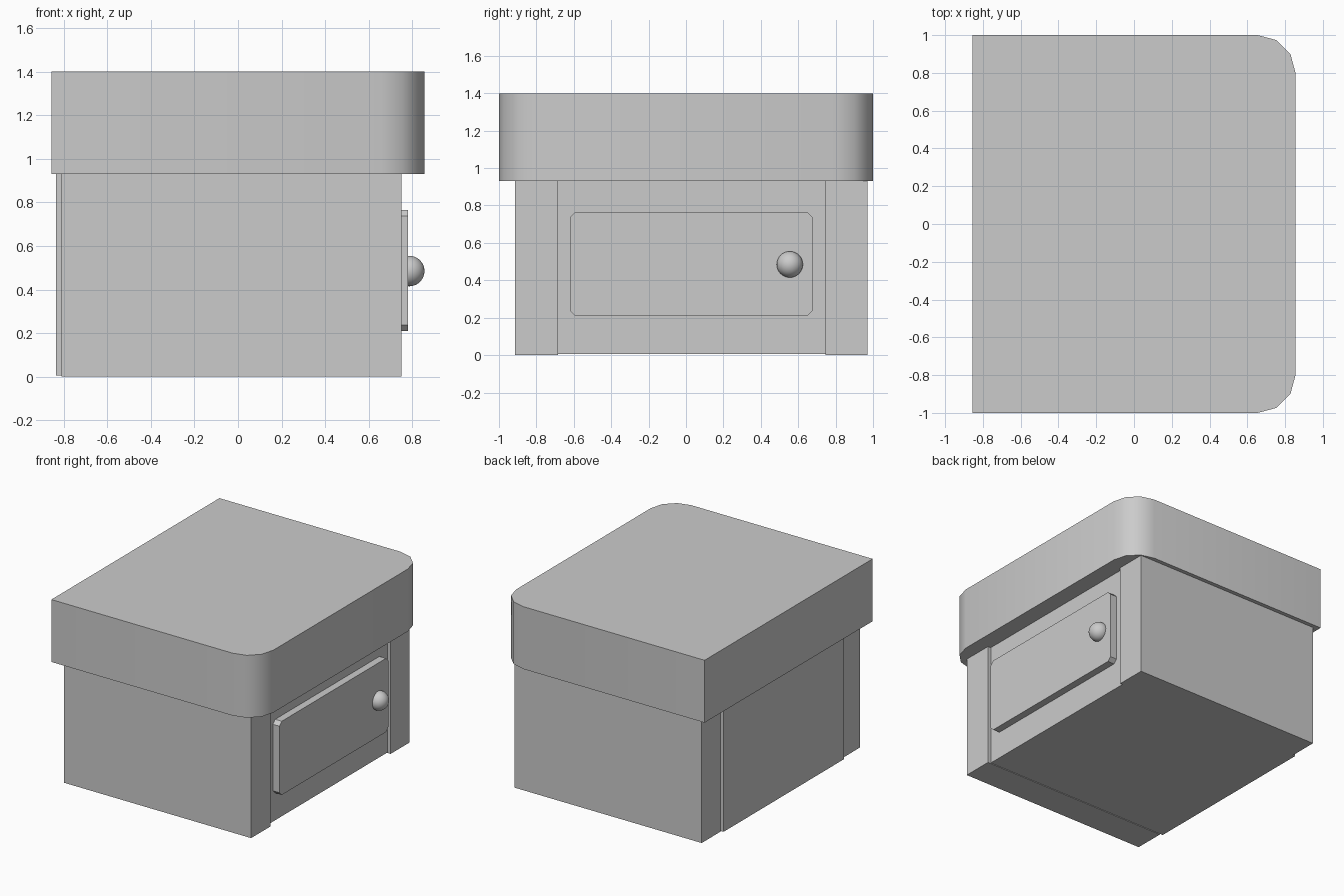
import bpy, bmesh, math

if "Cube" in bpy.data.objects:
    bpy.data.objects.remove(bpy.data.objects["Cube"])


def make_object(name, bm):
    mesh = bpy.data.meshes.new(name)
    bmesh.ops.recalc_face_normals(bm, faces=bm.faces[:])
    bm.to_mesh(mesh)
    bm.free()
    obj = bpy.data.objects.new(name, mesh)
    bpy.context.collection.objects.link(obj)
    return obj


def block(name, lo, hi, bevel=0, segments=1, pick=None):
    """Box between two corners; bevels the edges chosen by pick(a, b)."""
    bm = bmesh.new()
    bmesh.ops.create_cube(bm, size=1)
    for v in bm.verts:
        v.co = [lo[i] if v.co[i] < 0 else hi[i] for i in range(3)]
    if bevel:
        edges = [e for e in bm.edges if pick(e.verts[0].co, e.verts[1].co)]
        bmesh.ops.bevel(bm, geom=edges, offset=bevel, offset_type='OFFSET',
                        segments=segments, profile=0.5, affect='EDGES')
    return make_object(name, bm)


def smooth(obj, angle):
    bpy.ops.object.select_all(action='DESELECT')
    obj.select_set(True)
    bpy.context.view_layer.objects.active = obj
    bpy.ops.object.shade_smooth_by_angle(angle=math.radians(angle))


# Cabinet: two side walls and a centre section set slightly back
for name, y0, y1 in (("front_side_wall", -0.915, -0.685), ("back_side_wall", 0.745, 0.97)):
    block(name, (-0.81, y0, 0), (0.75, y1, 0.93))
block("cabinet_centre", (-0.835, -0.685, 0.005), (0.725, 0.745, 0.93))

# Thick top with rounded vertical corners on the door side
top = block("top_slab", (-0.855, -1, 0.93), (0.855, 1, 1.4), 0.2, 3,
            lambda a, b: abs(a.z - b.z) > 0.1 and a.x > 0)
smooth(top, 40)

# Door with clipped corners
block("door", (0.725, -0.62, 0.21), (0.78, 0.675, 0.765), 0.027, 1,
      lambda a, b: abs(a.x - b.x) > 0.01)

# Round door knob
bm = bmesh.new()
bmesh.ops.create_uvsphere(bm, u_segments=32, v_segments=16, radius=0.07)
bmesh.ops.translate(bm, verts=bm.verts[:], vec=(0.786, 0.555, 0.485))
smooth(make_object("door_knob", bm), 40)
